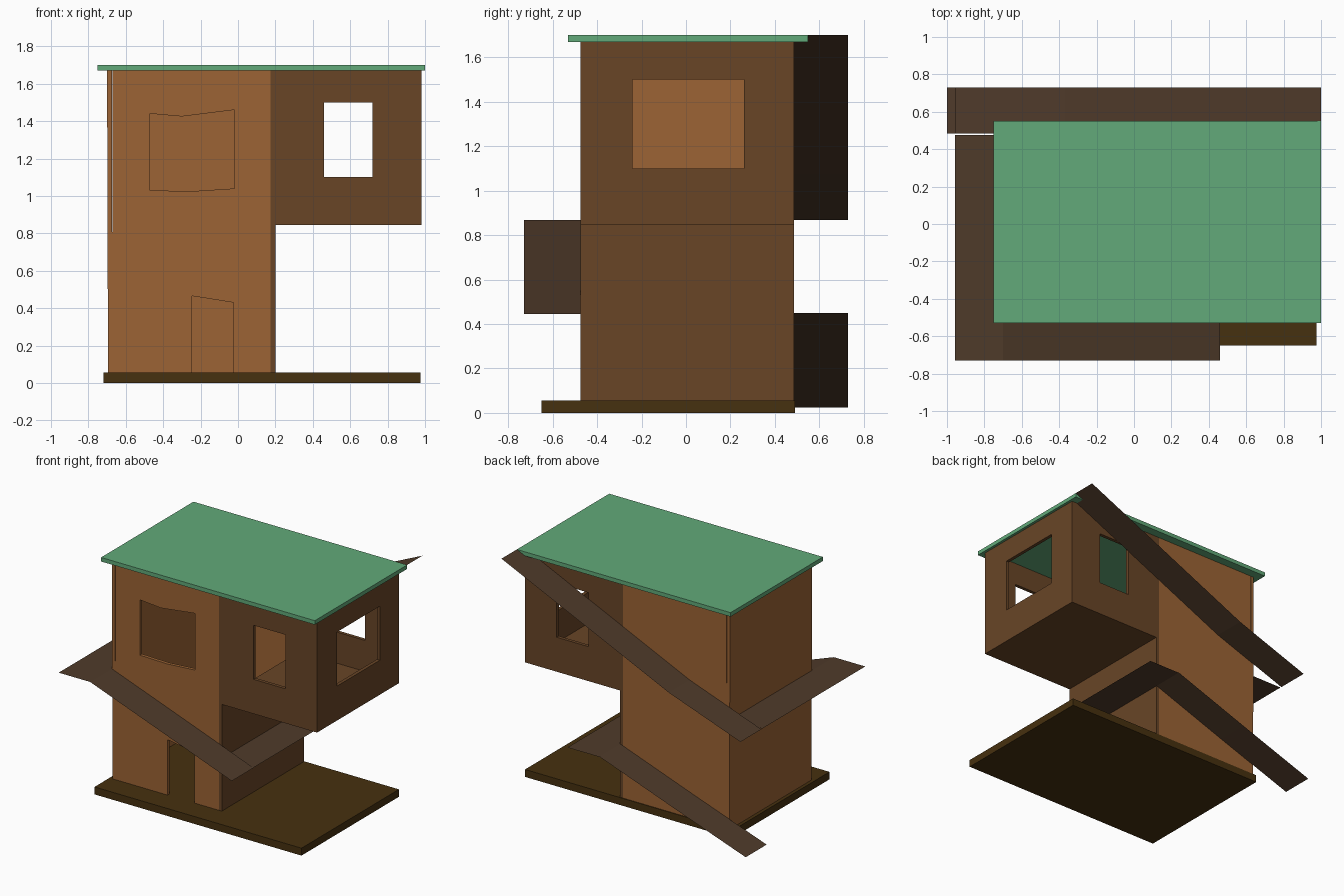
import bpy, bmesh
from mathutils import Vector

if "Cube" in bpy.data.objects:
    bpy.data.objects.remove(bpy.data.objects["Cube"])


def material(name, rgb):
    m = bpy.data.materials.new(name)
    m.diffuse_color = [(c / 12.92 if c < 0.04 else ((c + 0.055) / 1.055) ** 2.4) for c in rgb] + [1]
    m.use_nodes = True
    m.node_tree.nodes["Principled BSDF"].inputs["Base Color"].default_value = m.diffuse_color
    return m


LIGHT = material("light_wood", (0.61, 0.39, 0.205))
DARK = material("dark_wood", (0.41, 0.27, 0.15))
PLANK = material("plank", (0.31, 0.23, 0.165))
SOIL = material("base_wood", (0.275, 0.19, 0.06))
GREEN = material("roof_green", (0.385, 0.665, 0.475))


def finish(name, bm, mat):
    bmesh.ops.recalc_face_normals(bm, faces=bm.faces)
    me = bpy.data.meshes.new(name)
    bm.to_mesh(me)
    bm.free()
    me.materials.append(mat)
    ob = bpy.data.objects.new(name, me)
    bpy.context.collection.objects.link(ob)
    return ob


def box(name, lo, hi, mat):
    bm = bmesh.new()
    bmesh.ops.create_cube(bm, size=1)
    lo, hi = Vector(lo), Vector(hi)
    for v in bm.verts:
        v.co = (lo + hi) / 2 + v.co * (hi - lo)
    return finish(name, bm, mat)


def rect(a0, a1, z0, z1):
    return [(a0, z0), (a1, z0), (a1, z1), (a0, z1)]


def wall(name, loops, axis, pos, thick, mat):
    """Flat outline (first loop) with holes, extruded along the y or x axis."""
    bm = bmesh.new()
    for loop in loops:
        vs = [bm.verts.new((a, pos, z) if axis == "y" else (pos, a, z)) for a, z in loop]
        for i, v in enumerate(vs):
            bm.edges.new((vs[i - 1], v))
    bmesh.ops.triangle_fill(bm, edges=bm.edges[:], use_beauty=True)
    ext = bmesh.ops.extrude_face_region(bm, geom=bm.faces[:], use_keep_orig=True)
    step = Vector((0, thick, 0)) if axis == "y" else Vector((thick, 0, 0))
    bmesh.ops.translate(bm, vec=step, verts=[g for g in ext["geom"] if isinstance(g, bmesh.types.BMVert)])
    return finish(name, bm, mat)


def walkway(name, path, y0, y1):
    """Thin plank strip following (x, z) points."""
    bm = bmesh.new()
    rows = [(bm.verts.new((x, y0, z)), bm.verts.new((x, y1, z))) for x, z in path]
    for (a, b), (c, d) in zip(rows, rows[1:]):
        bm.faces.new((a, c, d, b))
    ob = finish(name, bm, PLANK)
    if ob.data.polygons[0].normal.z < 0:
        ob.data.flip_normals()
    return ob


# Base and roof
box("base", (-0.72, -0.65, 0), (0.975, 0.49, 0.055), SOIL)
box("roof", (-0.75, -0.53, 1.67), (1.0, 0.55, 1.70), GREEN)

# Tower walls
front, back, t = -0.475, 0.485, 0.025
tower_front = [(-0.67, 0.055), (-0.245, 0.055), (-0.245, 0.465), (-0.025, 0.43),
               (-0.025, 0.055), (0.175, 0.055), (0.175, 1.67), (-0.67, 1.67)]
tower_window = [(-0.47, 1.03), (-0.25, 1.025), (-0.02, 1.04), (-0.02, 1.46), (-0.3, 1.425), (-0.47, 1.44)]
wall("tower_front_wall", [tower_front, tower_window], "y", front, t, LIGHT)
wall("tower_back_wall", [rect(-0.67, 0.175, 0.055, 1.67)], "y", back - t, t, LIGHT)
wall("tower_left_wall", [[(-0.695, 0.055), (-0.67, 0.055), (-0.675, 1.67), (-0.70, 1.67)]],
     "y", front, back - front, LIGHT)
wall("tower_right_wall", [rect(front, back, 0.055, 0.845)], "x", 0.175, t, DARK)

# Overhanging upper room
for name, y in (("room_front_wall", front), ("room_back_wall", back - t)):
    wall(name, [rect(0.175, 0.955, 0.87, 1.67), rect(0.46, 0.72, 1.1, 1.5)], "y", y, t, DARK)
wall("room_right_wall", [rect(front, back, 0.87, 1.67), rect(-0.24, 0.26, 1.1, 1.5)], "x", 0.955, t, DARK)
box("room_floor", (0.175, front, 0.845), (0.98, back, 0.87), DARK)

# Plank ramps and landings winding round the tower
walkway("lower_back_ramp", [(-1.0, 0.025), (-0.4, 0.235), (0.2, 0.45)], back, 0.73)
walkway("right_landing", [(0.2, 0.447), (0.46, 0.447)], front, 0.73)
walkway("front_ramp", [(0.46, 0.445), (-0.70, 0.868)], -0.73, front)
walkway("left_landing", [(-0.70, 0.868), (-0.957, 0.868)], -0.73, 0.475)
walkway("upper_back_ramp", [(-0.957, 0.867), (-0.37, 1.075), (1.0, 1.70)], back, 0.73)
